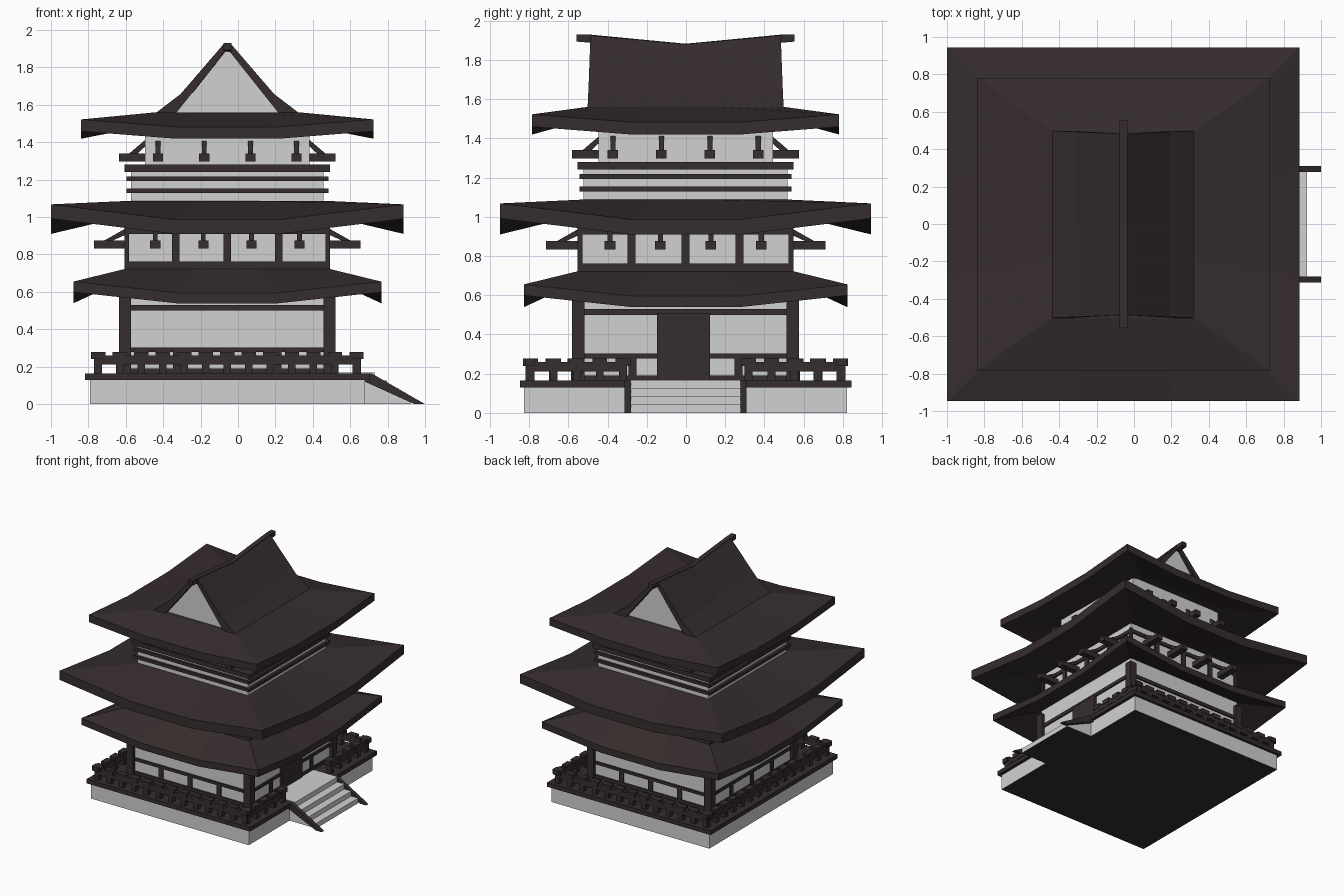
import bpy, bmesh
from mathutils import Vector

cube = bpy.data.objects.get("Cube")
if cube:
    bpy.data.objects.remove(cube, do_unlink=True)

CX, CY = -0.057, -0.002          # centre of the building


def material(name, colour):
    m = bpy.data.materials.new(name)
    m.use_nodes = True
    m.diffuse_color = (*colour, 1)
    m.node_tree.nodes["Principled BSDF"].inputs["Base Color"].default_value = (*colour, 1)
    return m


WOOD = material("dark wood", (0.037, 0.026, 0.026))
PLASTER = material("pale plaster", (0.64, 0.64, 0.64))


def finish(name, bm, mat, under=None):
    """Make the object; faces looking straight down may take a second material."""
    bmesh.ops.recalc_face_normals(bm, faces=bm.faces)
    if under:
        for f in bm.faces:
            f.normal_update()
            f.material_index = int(f.normal.z < -0.9)
    mesh = bpy.data.meshes.new(name)
    bm.to_mesh(mesh)
    bm.free()
    mesh.materials.append(mat)
    if under:
        mesh.materials.append(under)
    ob = bpy.data.objects.new(name, mesh)
    ob.location = (CX, CY, 0)
    bpy.context.collection.objects.link(ob)


def place(side, a, o, z):
    """Point on one of four sides: a along the wall, o outwards."""
    return Vector([(a, -o, z), (o, a, z), (-a, o, z), (-o, -a, z)][side])


def prism(bm, side, profile, a0, a1):
    """Outline in (outward, height), stretched along the wall."""
    ends = [[bm.verts.new(place(side, a, o, z)) for o, z in profile] for a in (a0, a1)]
    n = len(profile)
    for e in ends:
        bm.faces.new(e)
    for i in range(n):
        j = (i + 1) % n
        bm.faces.new((ends[0][i], ends[0][j], ends[1][j], ends[1][i]))


def side_box(bm, side, a0, a1, o0, o1, z0, z1):
    prism(bm, side, [(o0, z0), (o1, z0), (o1, z1), (o0, z1)], a0, a1)


def block(name, hx, hy, z0, z1, mat, under=None):
    bm = bmesh.new()
    side_box(bm, 1, -hy, hy, -hx, hx, z0, z1)
    finish(name, bm, mat, under)


# Curved hip roofs with lifted corners
def roof(name, hx, hy, ix, iy, z_eave, lift, fascia, z_top, kink):
    def ring(rx, ry, z, up):
        pts = []
        for s in range(4):
            along, out = (rx, ry) if s % 2 == 0 else (ry, rx)
            k = kink * along
            pts += [place(s, -along, out, z + up), place(s, -k, out, z), place(s, k, out, z)]
        return [bm.verts.new(p) for p in pts]
    bm = bmesh.new()
    rings = [ring(ix, iy, z_top, 0), ring(hx, hy, z_eave, lift),
             ring(hx, hy, z_eave - fascia, lift), ring(ix, iy, z_top - fascia, 0)]
    for r, q in zip(rings, rings[1:]):
        for i in range(12):
            j = (i + 1) % 12
            bm.faces.new((r[i], r[j], q[j], q[i]))
    bm.faces.new(rings[0])
    bm.faces.new(rings[-1])
    finish(name, bm, WOOD)


roof("lower_roof", 0.823, 0.825, 0.55, 0.55, 0.595, 0.06, 0.056, 0.722, 0.33)
roof("middle_roof", 0.943, 0.945, 0.52, 0.535, 0.987, 0.081, 0.077, 1.087, 0.3)
roof("upper_roof", 0.782, 0.783, 0.385, 0.5, 1.482, 0.04, 0.063, 1.56, 0.35)

# Gable roof: bent slab with a sagging ridge
bm = bmesh.new()
sections = []
for y, sag in ((-1, 0), (0, 0.045), (1, 0)):
    outer = [(0.385, 1.555, 0.5), (0.25, 1.658, 0.495), (0.02, 1.925 - sag, 0.485)]
    inner = [(0.275, 1.555, 0.5), (0.195, 1.655, 0.495), (0.01, 1.888 - sag, 0.485)]
    loop = outer + [(-x, z, d) for x, z, d in reversed(outer)]
    loop += [(-x, z, d) for x, z, d in inner] + inner[::-1]
    sections.append([bm.verts.new((x, y * d, z)) for x, z, d in loop])
n = len(sections[0])
for r, q in zip(sections, sections[1:]):
    for i in range(n):
        j = (i + 1) % n
        bm.faces.new((r[i], r[j], q[j], q[i]))
for e in (sections[0], sections[-1]):
    for i in range(5):
        bm.faces.new((e[i], e[i + 1], e[n - 2 - i], e[n - 1 - i]))
finish("gable_roof", bm, WOOD)

bm = bmesh.new()
for s in (0, 2):
    tri = [(-0.28, 1.555), (0.28, 1.555), (0, 1.9)]
    bm.faces.new([bm.verts.new(place(s, a, 0.465, z)) for a, z in tri])
finish("gable_walls", bm, PLASTER)

# Ridge beam rising towards both ends
bm = bmesh.new()
for s in (0, 2):
    prism(bm, s, [(0, 1.845), (0.555, 1.893), (0.555, 1.93), (0.48, 1.928), (0, 1.882)], -0.021, 0.021)
finish("ridge_beam", bm, WOOD)

# Storey walls and horizontal bands
block("ground_wall", 0.55, 0.55, 0.16, 0.68, PLASTER)
block("second_wall", 0.535, 0.535, 0.7, 1.0, PLASTER)
block("second_sill", 0.55, 0.55, 0.68, 0.762, WOOD)
block("second_lintel", 0.55, 0.55, 0.91, 0.94, WOOD)
block("balcony_wall", 0.515, 0.52, 1.05, 1.25, PLASTER)
block("balcony_lower_rail", 0.54, 0.54, 1.128, 1.153, WOOD)
block("balcony_middle_rail", 0.54, 0.54, 1.192, 1.217, WOOD)
block("balcony_top", 0.55, 0.55, 1.242, 1.28, WOOD)
block("upper_wall", 0.44, 0.445, 1.27, 1.5, PLASTER)

# Timber frames on all sides
bm = bmesh.new()
for s in range(4):
    side_box(bm, s, -0.578, -0.515, 0.515, 0.578, 0.16, 0.62)
    for z0, z1 in ((0.16, 0.19), (0.278, 0.302), (0.5, 0.53)):
        side_box(bm, s, -0.53, 0.53, 0.54, 0.562, z0, z1)
    for a in (-0.27, 0, 0.27):
        side_box(bm, s, a - 0.02, a + 0.02, 0.54, 0.56, 0.18, 0.29)
finish("ground_frame", bm, WOOD)

bm = bmesh.new()
for s in range(4):
    for a in (-0.275, 0, 0.275):
        side_box(bm, s, a - 0.02, a + 0.02, 0.52, 0.55, 0.74, 0.95)
    side_box(bm, s, -0.55, -0.525, 0.525, 0.55, 0.74, 0.95)
finish("second_frame", bm, WOOD)

bm = bmesh.new()
side_box(bm, 1, -0.145, 0.125, 0.54, 0.57, 0.16, 0.51)
finish("door", bm, WOOD)


# Bracket arms with slanted struts
def brackets(name, wall, reach, z, step):
    bm = bmesh.new()
    for s in range(4):
        for i in range(4):
            a = (i - 1.5) * step
            side_box(bm, s, a - 0.027, a + 0.027, wall - 0.02, reach, z, z + 0.044)
            prism(bm, s, [(reach - 0.095, z + 0.04), (reach - 0.05, z + 0.04),
                          (wall, z + 0.115), (wall, z + 0.08)], a - 0.013, a + 0.013)
    finish(name, bm, WOOD)


brackets("second_brackets", 0.53, 0.713, 0.832, 0.257)
brackets("upper_brackets", 0.44, 0.578, 1.297, 0.247)

# Platform with wooden deck, open at the stairs
block("platform", 0.735, 0.823, 0, 0.135, PLASTER, WOOD)
bm = bmesh.new()
side_box(bm, 1, -0.845, 0.845, -0.762, 0.55, 0.13, 0.165)
for a0, a1 in ((-0.845, -0.28), (0.28, 0.845)):
    side_box(bm, 1, a0, a1, 0.55, 0.762, 0.13, 0.165)
finish("deck", bm, WOOD)

# Stairs and stringers
bm = bmesh.new()
outline = [(0.55, 0), (0.983, 0)]
for i in range(4):
    x = 0.983 - i * 0.065
    outline += [(x, (i + 1) * 0.042), (x - 0.065, (i + 1) * 0.042)]
outline[-1] = (0.55, 0.168)
prism(bm, 1, outline, -0.28, 0.28)
finish("stairs", bm, PLASTER, WOOD)

bm = bmesh.new()
for a in (-0.295, 0.295):
    prism(bm, 1, [(0.735, 0.12), (1.0, 0), (1.057, 0), (0.77, 0.165), (0.735, 0.165)], a - 0.016, a + 0.016)
finish("stair_stringers", bm, WOOD)


# Railing: chunky posts with caps under a thick rail
def railing(bm, side, a0, a1, out):
    side_box(bm, side, a0, a1, out - 0.046, out - 0.004, 0.212, 0.26)
    count = round((a1 - a0 - 0.04) / 0.117)
    for i in range(count + 1):
        a = a0 + 0.02 + (a1 - a0 - 0.04) * i / count
        side_box(bm, side, a - 0.02, a + 0.02, out - 0.044, out - 0.004, 0.16, 0.25)
        side_box(bm, side, a - 0.038, a + 0.038, out - 0.05, out, 0.24, 0.278)


bm = bmesh.new()
for s in (0, 2):
    railing(bm, s, -0.71, 0.71, 0.82)
railing(bm, 3, -0.81, 0.81, 0.718)
for a0, a1 in ((-0.81, -0.3), (0.3, 0.81)):
    railing(bm, 1, a0, a1, 0.718)
finish("railing", bm, WOOD)
